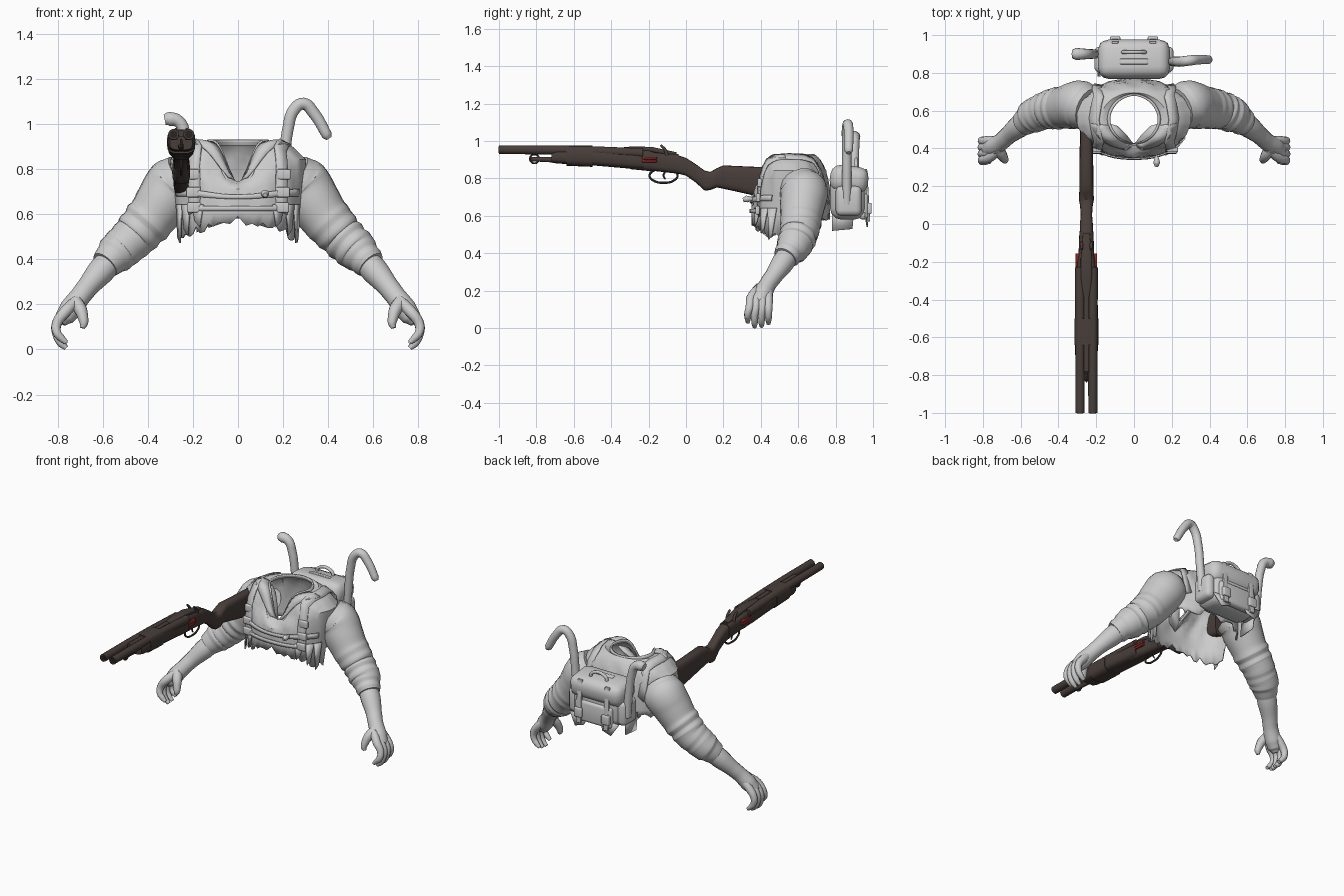
import bpy, bmesh, math, random
from mathutils import Vector, Matrix

random.seed(4)
if "Cube" in bpy.data.objects:
    bpy.data.objects.remove(bpy.data.objects["Cube"])


def material(name, rgb):
    m = bpy.data.materials.new(name)
    m.use_nodes = True
    m.diffuse_color = (*rgb, 1)
    m.node_tree.nodes["Principled BSDF"].inputs["Base Color"].default_value = (*rgb, 1)
    return m


GREY = material("pale grey", (0.6, 0.6, 0.6))
BROWN = material("dark gun brown", (0.065, 0.048, 0.042))
DARK = material("black bore", (0.02, 0.017, 0.016))
RED = material("shell red", (0.3, 0.025, 0.02))


def finish(ob, mat, angle=40):
    ob.data.materials.clear()
    ob.data.materials.append(mat)
    bpy.ops.object.select_all(action="DESELECT")
    ob.select_set(True)
    bpy.context.view_layer.objects.active = ob
    if ob.type == "CURVE":
        bpy.ops.object.convert(target="MESH")
    bpy.ops.object.shade_smooth_by_angle(angle=math.radians(angle))


def add(name, bm, mat, thick=0):
    bmesh.ops.recalc_face_normals(bm, faces=bm.faces)
    me = bpy.data.meshes.new(name)
    bm.to_mesh(me)
    bm.free()
    ob = bpy.data.objects.new(name, me)
    bpy.context.collection.objects.link(ob)
    finish(ob, mat)
    if thick:
        mod = ob.modifiers.new("thickness", "SOLIDIFY")
        mod.thickness, mod.offset = thick, 0


def loft(name, rings, mat, caps=True, closed=True, thick=0):
    bm = bmesh.new()
    vs = [[bm.verts.new(p) for p in r] for r in rings]
    n = len(vs[0])
    for a, b in zip(vs, vs[1:]):
        for i in range(n if closed else n - 1):
            j = (i + 1) % n
            bm.faces.new((a[i], a[j], b[j], b[i]))
    if caps:
        bm.faces.new(vs[0])
        bm.faces.new(vs[-1])
    add(name, bm, mat, thick)


def cloth(name, rows):
    loft(name, rows, GREY, caps=False, closed=False, thick=0.008)


def tube(name, pts, mat=GREY, closed=False, sides=4):
    cu = bpy.data.curves.new(name, "CURVE")
    cu.dimensions, cu.bevel_depth, cu.bevel_resolution = "3D", 1, sides
    cu.use_fill_caps, cu.resolution_u = True, 5
    sp = cu.splines.new("BEZIER")
    sp.bezier_points.add(len(pts) - 1)
    sp.use_cyclic_u = closed
    for bp, (x, y, z, r) in zip(sp.bezier_points, pts):
        bp.co, bp.radius = (x, y, z), r
        bp.handle_left_type = bp.handle_right_type = "AUTO"
    ob = bpy.data.objects.new(name, cu)
    bpy.context.collection.objects.link(ob)
    finish(ob, mat)


def box(name, c, size, mat=GREY, bevel=0.01, tilt=0):
    bm = bmesh.new()
    bmesh.ops.create_cube(bm, size=1)
    bmesh.ops.scale(bm, vec=size, verts=bm.verts)
    bmesh.ops.bevel(bm, geom=bm.edges[:], offset=bevel, segments=3, profile=0.5, affect="EDGES")
    bmesh.ops.transform(bm, matrix=Matrix.Translation(c) @ Matrix.Rotation(tilt, 4, "X"), verts=bm.verts)
    add(name, bm, mat)


def power(v, e):
    return math.copysign(abs(v) ** e, v)


# Torso: open garment shell, levels as height, centre y, half width, half depth, front drop
LEVELS = [(0.57, 0.56, 0.265, 0.205, 0), (0.65, 0.56, 0.275, 0.205, 0), (0.75, 0.56, 0.288, 0.2, 0.04),
          (0.84, 0.56, 0.298, 0.182, 0.11), (0.895, 0.557, 0.24, 0.16, 0.16), (0.92, 0.555, 0.175, 0.14, 0.18),
          (0.91, 0.555, 0.14, 0.132, 0.18), (0.93, 0.555, 0.13, 0.128, 0.2)]


def body(deg, u, off=0.0):
    a = math.radians(deg)
    i = min(int(u), len(LEVELS) - 2)
    z, cy, rx, ry, drop = (p + (q - p) * (u - i) for p, q in zip(LEVELS[i], LEVELS[i + 1]))
    e = 0.82 + 0.035 * u
    return Vector(((rx + off) * power(math.cos(a), e), cy + (ry + off) * power(math.sin(a), e),
                   z - drop * max(0, -math.sin(a)) ** 8 + (off * 0.8 if u > 3 else 0)))


rings = []
for k in range(15):
    ring = [body(d * 5, k / 2) for d in range(72)]
    for i, p in enumerate(ring):
        a = math.radians(i * 5)
        if k == 0:
            side = -0.08 * math.cos(a) ** 2 if math.sin(a) < -0.1 else 0.03
            p.z += random.uniform(-0.03, 0.02) + side
        elif 2 < k < 8:
            p.y += 0.006 * math.sin(i * 1.3 + k)
        if k == 1 and math.sin(a) > -0.1:
            p.z += 0.02
    rings.append(ring)
loft("torso_garment", rings, GREY, caps=False, thick=0.01)


def belt(name, start, end, u, width):
    cloth(name, [[body(d, u + o, 0.012) for o in (-width, 0, width)] for d in range(start, end, 7)])


belt("chest_belt", -158, -20, 1.45, 0.16)
belt("waist_belt", -135, -44, 0.7, 0.14)
for s, side in ((1, "left"), (-1, "right")):
    def m(d):
        return d if s > 0 else -180 - d
    # Strap over the shoulder from the waist to the lower back
    route = [(-50, 0.5), (-51, 1.2), (-52, 2), (-52, 2.7), (-50, 3.3), (-44, 3.9), (-28, 4.4),
             (0, 4.6), (28, 4.4), (44, 3.9), (50, 3.2), (52, 2.4), (54, 1.6)]
    half = Vector((s * 0.026, 0.004, -0.014))
    cloth(side + "_shoulder_strap", [[body(m(d), u, 0.01) + half * o for o in (-1, 0, 1)] for d, u in route])
    # Folded lapel along the neck opening
    cloth(side + "_lapel", [[body(m(d), 6.4, 0.004), body(m(d + 3), 5, 0.01),
                             body(m(d + 6), 4.3, 0.01)] for d in range(-86, -12, 8)])
    # Inner shirt folds closing the neck opening
    cloth(side + "_inner_fold", [[(s * 0.125, 0.53, 0.9), (s * 0.09, 0.52, 0.86)],
                                 [(s * 0.11, 0.45, 0.86), (s * 0.035, 0.465, 0.79)],
                                 [(s * 0.07, 0.4, 0.79), (0, 0.42, 0.71)],
                                 [(s * 0.04, 0.375, 0.72), (0, 0.38, 0.67)]])
    # Hanging torn strips
    for k, d in enumerate((-24, -38, -54)):
        p, q = body(m(d - 7), 0.9, 0.01), body(m(d + 7), 0.9, 0.01)
        low = (p + q) / 2 - Vector((0, 0.01, 0.17 - 0.035 * k))
        mid = (q - p) * 0.2
        cloth(f"{side}_torn_strip_{k}", [[p, q], [low - mid, low + mid + Vector((0, 0, 0.025))]])
    for u in (0.75, 1.5, 2.4):
        box(f"{side}_strap_buckle", body(m(-51), u, 0.016), (0.062, 0.022, 0.045), bevel=0.006)

    # Arm: gathered sleeve, forearm and hand
    path = [(0.235, 0.61, 0.765, 0.112), (0.285, 0.63, 0.725, 0.13), (0.385, 0.615, 0.585, 0.112),
            (0.46, 0.605, 0.5, 0.1), (0.53, 0.575, 0.435, 0.092), (0.59, 0.53, 0.375, 0.066)]
    sleeve = []
    for i, (a, b) in enumerate(zip(path, path[1:])):
        n = 2 if i < 2 else 4
        for j in range(n):
            x, y, z, r = (v + (w - v) * j / n for v, w in zip(a, b))
            if i > 1:
                r *= 1 + random.uniform(0, 0.05) * (1 if j % 2 else -1)
            sleeve.append((s * x, y, z, r))
    sleeve.append((s * path[-1][0], *path[-1][1:]))
    tube(side + "_sleeve", sleeve, sides=7)
    arm = [(0.54, 0.565, 0.42, 0.06), (0.61, 0.515, 0.345, 0.06), (0.665, 0.47, 0.28, 0.048),
           (0.7, 0.438, 0.235, 0.046), (0.742, 0.41, 0.18, 0.05), (0.77, 0.395, 0.14, 0.042),
           (0.782, 0.39, 0.115, 0.02)]
    tube(side + "_forearm_and_palm", [(s * x, y, z, r) for x, y, z, r in arm], sides=6)
    for k, name in enumerate(("index", "middle", "ring", "little")):
        y, z = 0.33 + 0.037 * k, (0.025, 0, 0.003, 0.018)[k]
        y0 = 0.35 + 0.03 * k
        finger = [(0.71, 0.42 + 0.012 * (k - 1.5), 0.22, 0.026), (0.768, y0, 0.165, 0.026),
                  (0.805, (y + y0) / 2, 0.11, 0.022), (0.802, y, 0.06 + z / 2, 0.019),
                  (0.785, y, 0.027 + z, 0.017), (0.762, y, 0.006 + z, 0.011)]
        tube(f"{side}_{name}_finger", [(s * a, b, c, r) for a, b, c, r in finger], sides=3)
    thumb = [(0.725, 0.4, 0.21, 0.035), (0.7, 0.365, 0.18, 0.029), (0.687, 0.345, 0.14, 0.023),
             (0.684, 0.338, 0.115, 0.019), (0.69, 0.335, 0.095, 0.011)]
    tube(side + "_thumb", [(s * a, b, c, r) for a, b, c, r in thumb], sides=3)

    # Backpack side pocket, rear strap and torn cloth
    box(side + "_pack_pocket", (s * 0.175, 0.87, 0.68), (0.07, 0.14, 0.16), bevel=0.03)
    box(side + "_pack_strap", (s * 0.1, 0.97, 0.71), (0.035, 0.014, 0.28), bevel=0.004, tilt=0.06)
    box(side + "_pack_buckle", (s * 0.1, 0.98, 0.64), (0.055, 0.025, 0.06), bevel=0.006)
    cloth(side + "_pack_torn_cloth", [[(s * 0.04, 0.955, 0.62), (s * 0.18, 0.955, 0.62)],
                                      [(s * 0.07, 0.97, 0.56), (s * 0.13, 0.97, 0.54)]])

# Backpack
box("pack_body", (0, 0.865, 0.715), (0.35, 0.19, 0.27), bevel=0.06)
box("pack_lid", (0, 0.872, 0.795), (0.38, 0.205, 0.145), bevel=0.055, tilt=-0.12)
box("pack_rear_pouch", (0, 0.95, 0.65), (0.27, 0.05, 0.14), bevel=0.02)
box("pack_lid_patch", (0, 0.86, 0.868), (0.15, 0.03, 0.014), bevel=0.005, tilt=-0.12)
cloth("pack_lower_flap", [[(-0.19, 0.78, 0.64), (-0.19, 0.9, 0.64)], [(-0.18, 0.78, 0.52), (-0.18, 0.89, 0.53)]])
tube("pack_handle", [(-0.06, 0.91, 0.85, 0.01), (-0.05, 0.91, 0.885, 0.01),
                     (0.05, 0.91, 0.885, 0.01), (0.06, 0.91, 0.85, 0.01)])

# Hooked rods carried beside the pack
tube("left_hooked_rod", [(0.19, 0.86, 0.66, 0.024), (0.205, 0.86, 0.83, 0.025), (0.222, 0.86, 0.98, 0.026),
                         (0.25, 0.86, 1.065, 0.027), (0.29, 0.865, 1.09, 0.027),
                         (0.335, 0.87, 1.05, 0.026), (0.395, 0.87, 0.95, 0.023), (0.404, 0.87, 0.936, 0.014)], sides=5)
tube("right_bent_rod", [(-0.2, 0.9, 0.66, 0.025), (-0.215, 0.9, 0.83, 0.025), (-0.235, 0.9, 0.95, 0.026),
                        (-0.262, 0.9, 1.01, 0.028), (-0.305, 0.9, 1.022, 0.032), (-0.325, 0.9, 1.018, 0.024)], sides=5)
tube("chest_pendant", [(0.12, 0.36, 0.69, 0.008), (0.12, 0.325, 0.69, 0.018), (0.12, 0.305, 0.685, 0.01)])

# Shotgun wooden and metal bodies, each section as y, bottom, top, half width
GX = -0.252


def gun_part(name, sections, e=0.6):
    rings = []
    for y, lo, hi, w in sections:
        arc = [math.tau * i / 20 for i in range(20)]
        rings.append([(GX + w * power(math.cos(a), e), y,
                       (lo + hi) / 2 + (hi - lo) / 2 * power(math.sin(a), e)) for a in arc])
    loft(name, rings, BROWN)


gun_part("stock", [(-0.06, 0.83, 0.93, 0.036), (0.0, 0.815, 0.91, 0.034), (0.05, 0.78, 0.878, 0.03),
                   (0.1, 0.735, 0.842, 0.034), (0.13, 0.738, 0.835, 0.04), (0.165, 0.752, 0.855, 0.038),
                   (0.2, 0.745, 0.87, 0.037), (0.35, 0.712, 0.863, 0.036), (0.5, 0.68, 0.858, 0.034)])
gun_part("receiver", [(-0.3, 0.85, 0.94, 0.05), (-0.2, 0.84, 0.955, 0.047), (-0.17, 0.84, 0.94, 0.042),
                      (-0.04, 0.825, 0.93, 0.037)])
gun_part("fore_end", [(-0.72, 0.885, 0.95, 0.05), (-0.69, 0.88, 0.96, 0.06), (-0.5, 0.87, 0.96, 0.061),
                      (-0.27, 0.85, 0.955, 0.058), (-0.225, 0.85, 0.945, 0.055)])
gun_part("fore_end_band", [(-0.64, 0.868, 0.976, 0.063), (-0.5, 0.862, 0.975, 0.063)])
gun_part("barrel_rib", [(-0.78, 0.945, 0.972, 0.014), (-0.38, 0.945, 0.968, 0.014)])
gun_part("breech_lever", [(-0.38, 0.94, 0.962, 0.02), (-0.28, 0.945, 0.972, 0.03), (-0.18, 0.94, 0.968, 0.03),
                          (-0.05, 0.915, 0.94, 0.018)])
gun_part("under_rod", [(-0.83, 0.892, 0.915, 0.012), (-0.7, 0.885, 0.915, 0.014)], e=1)
for s, side in ((1, "left"), (-1, "right")):
    x = GX + s * 0.034
    tube(side + "_barrel", [(x, -1, 0.954, 0.024), (x, -0.6, 0.95, 0.025), (x, -0.23, 0.935, 0.027)], BROWN, sides=5)
    tube(side + "_bore", [(x, -1.002, 0.954, 0.017), (x, -0.98, 0.954, 0.017)], DARK)
    tube(side + "_hammer", [(GX + s * 0.025, -0.1, 0.91, 0.011), (GX + s * 0.025, -0.11, 0.95, 0.009),
                            (GX + s * 0.025, -0.135, 0.978, 0.006)], BROWN, sides=3)
    for k in range(2):
        box(f"{side}_red_shell", (GX + s * 0.047, -0.195, 0.893 + 0.016 * k), (0.02, 0.08, 0.014), RED, 0.004)


def loop(name, y, z, ry, rz, r):
    pts = [(GX, y + ry * math.cos(i * math.tau / 8), z + rz * math.sin(i * math.tau / 8), r) for i in range(8)]
    tube(name, pts, BROWN, closed=True, sides=2)


loop("trigger_guard", -0.12, 0.815, 0.075, 0.038, 0.006)
loop("sling_ring", -0.81, 0.905, 0.024, 0.024, 0.005)
tube("trigger", [(GX, -0.11, 0.84, 0.006), (GX, -0.12, 0.815, 0.005), (GX, -0.11, 0.795, 0.004)], BROWN, sides=2)
